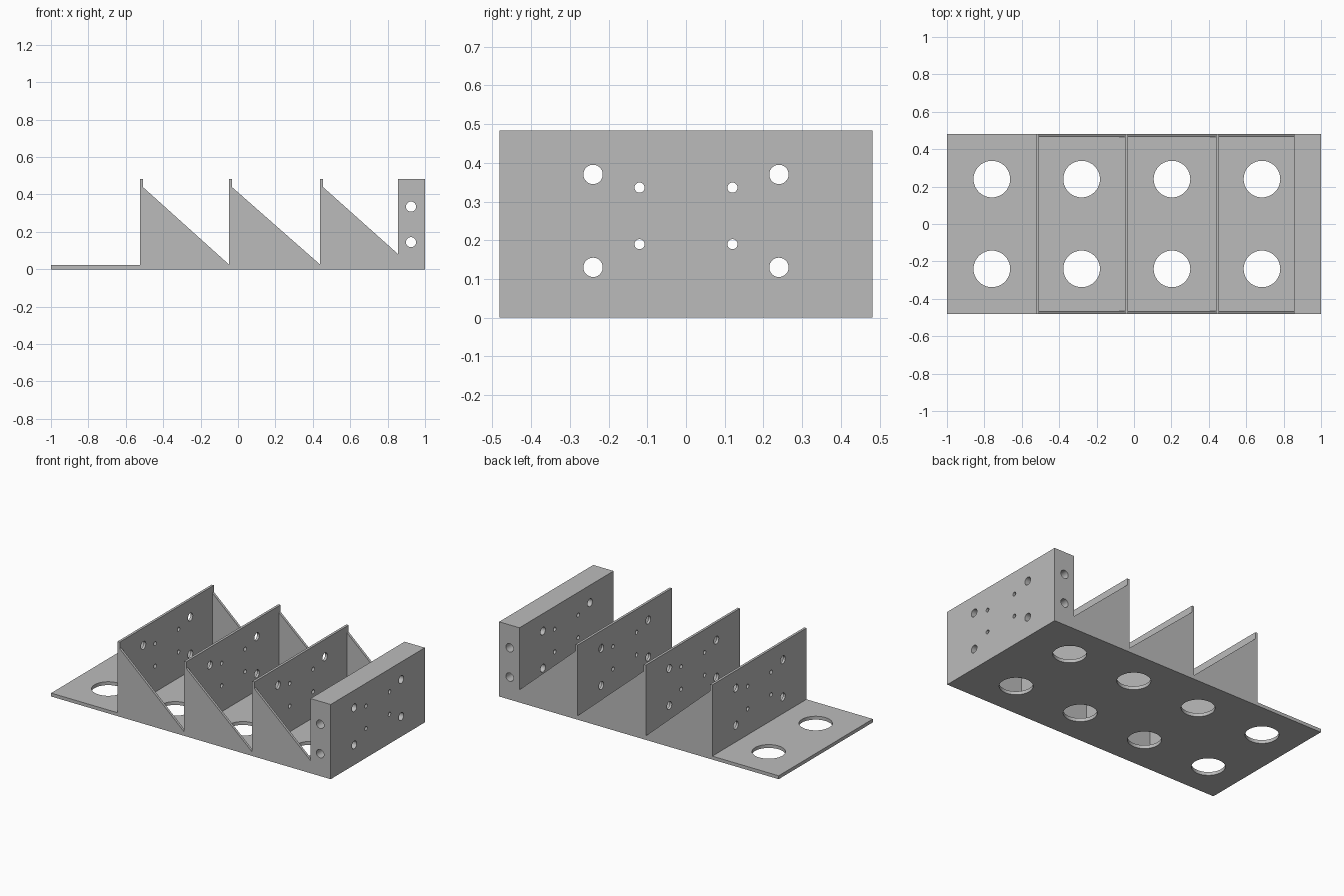
import bpy, bmesh, math
from mathutils import Matrix, Vector

cube = bpy.data.objects.get("Cube")
if cube:
    bpy.data.objects.remove(cube, do_unlink=True)

grey = bpy.data.materials.new("plain grey")
grey.use_nodes = True
grey.diffuse_color = (0.5, 0.5, 0.5, 1)
grey.node_tree.nodes["Principled BSDF"].inputs["Base Color"].default_value = (0.5, 0.5, 0.5, 1)

HALF = 0.481    # half depth
TOP = 0.483     # height of the walls
BASE = 0.022    # floor thickness
WALL = 0.016


def finish(name, bm):
    bmesh.ops.recalc_face_normals(bm, faces=bm.faces)
    mesh = bpy.data.meshes.new(name)
    bm.to_mesh(mesh)
    bm.free()
    mesh.materials.append(grey)
    obj = bpy.data.objects.new(name, mesh)
    bpy.context.collection.objects.link(obj)
    return obj


def prism(name, profile, y0, y1):
    """Extrude an x-z profile from y0 to y1."""
    bm = bmesh.new()
    face = bm.faces.new([bm.verts.new((x, y0, z)) for x, z in profile])
    out = bmesh.ops.extrude_face_region(bm, geom=[face])
    verts = [g for g in out["geom"] if isinstance(g, bmesh.types.BMVert)]
    bmesh.ops.translate(bm, verts=verts, vec=(0, y1 - y0, 0))
    return finish(name, bm)


def box(name, x0, x1, z0, z1):
    return prism(name, [(x0, z0), (x1, z0), (x1, z1), (x0, z1)], -HALF, HALF)


def drill(obj, axis, holes, length):
    """Cut round holes, given as (centre, radius), along one axis."""
    bm = bmesh.new()
    turn = Vector((0, 0, 1)).rotation_difference(Vector(axis)).to_matrix().to_4x4()
    for centre, radius in holes:
        bmesh.ops.create_cone(bm, cap_ends=True, segments=40, radius1=radius,
                              radius2=radius, depth=length,
                              matrix=Matrix.Translation(centre) @ turn)
    cutter = finish("hole_cutter", bm)
    cutter.hide_render = True
    mod = obj.modifiers.new("holes", "BOOLEAN")
    mod.operation = "DIFFERENCE"
    mod.solver = "EXACT"
    mod.object = cutter
    bpy.context.view_layer.objects.active = obj
    bpy.ops.object.modifier_apply(modifier=mod.name)
    bpy.data.objects.remove(cutter, do_unlink=True)


def bolt_holes(x):
    """Four large and four small holes through an upright."""
    big = [((x, s * 0.24, z), 0.025) for s in (-1, 1) for z in (0.13, 0.37)]
    small = [((x, s * 0.12, z), 0.013) for s in (-1, 1) for z in (0.19, 0.336)]
    return big + small


parts = []

# Floor with two rows of large round openings
floor = box("floor_plate", -1, 1, 0, BASE)
drill(floor, (0, 0, 1), [((x, s * 0.24, 0), 0.098)
                         for x in (-0.76, -0.28, 0.203, 0.684) for s in (-1, 1)], 0.2)
parts.append(floor)

# End block, drilled lengthwise and across
block = box("end_block", 0.855, 1, BASE, TOP)
drill(block, (1, 0, 0), bolt_holes(0.925), 0.4)
drill(block, (0, 1, 0), [((0.925, 0, z), 0.027) for z in (0.145, 0.335)], 1.2)
parts.append(block)

# Upright walls, each braced by a sloping gusset at both ends
starts = (-0.525, -0.049, 0.438)
ends = (-0.049, 0.438, 0.855)
lows = (0.026, 0.026, 0.082)
for i, (x, end, low) in enumerate(zip(starts, ends, lows), 1):
    wall = box(f"wall_{i}", x, x + WALL, BASE, TOP)
    drill(wall, (1, 0, 0), bolt_holes(x), 0.1)
    parts.append(wall)
    profile = [(x + WALL, BASE), (end, BASE), (end, low), (x + WALL, 0.44)]
    parts.append(prism(f"front_gusset_{i}", profile, -HALF, -HALF + WALL))
    parts.append(prism(f"back_gusset_{i}", profile, HALF - WALL, HALF))

# Smooth hole walls, crisp edges elsewhere
bpy.ops.object.select_all(action="DESELECT")
for obj in parts:
    obj.select_set(True)
bpy.context.view_layer.objects.active = floor
bpy.ops.object.shade_smooth_by_angle(angle=math.radians(30))
